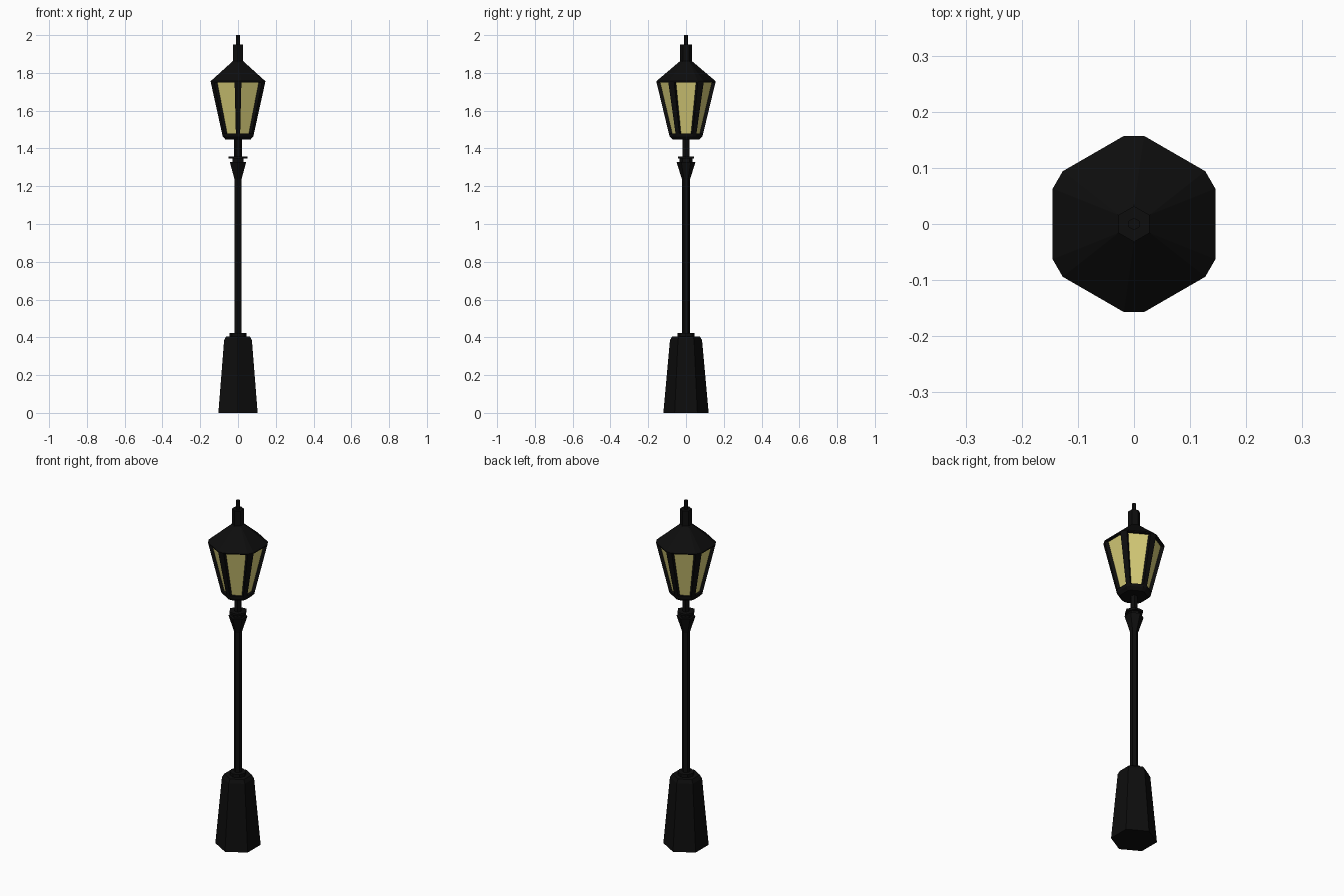
import bpy, bmesh
from math import radians, cos, sin
from mathutils import Vector

cube = bpy.data.objects.get("Cube")
if cube:
    bpy.data.objects.remove(cube)


def material(name, colour):
    mat = bpy.data.materials.new(name)
    mat.use_nodes = True
    mat.diffuse_color = colour
    bsdf = mat.node_tree.nodes["Principled BSDF"]
    bsdf.inputs["Base Color"].default_value = colour
    bsdf.inputs["Roughness"].default_value = 0.8
    return mat


black_iron = material("black iron", (0.004, 0.004, 0.004, 1))
warm_glass = material("warm glass", (0.68, 0.61, 0.19, 1))


def finish(name, bm, mat):
    """Clean up the mesh and place it in the scene."""
    bmesh.ops.remove_doubles(bm, verts=bm.verts, dist=0.0005)
    bmesh.ops.recalc_face_normals(bm, faces=bm.faces)
    mesh = bpy.data.meshes.new(name)
    bm.to_mesh(mesh)
    bm.free()
    mesh.materials.append(mat)
    obj = bpy.data.objects.new(name, mesh)
    bpy.context.collection.objects.link(obj)
    return obj


def skin(bm, rings):
    """Join rings of points into a closed solid."""
    loops = [[bm.verts.new(p) for p in ring] for ring in rings]
    n = len(loops[0])
    for low, high in zip(loops, loops[1:]):
        for i in range(n):
            j = (i + 1) % n
            bm.faces.new((low[i], low[j], high[j], high[i]))
    bm.faces.new(loops[0][::-1])
    bm.faces.new(loops[-1])


def loft(name, profile, mat=black_iron, sides=6, turn=90):
    """Regular prism from (height, radius) pairs."""
    bm = bmesh.new()
    skin(bm, [[(r * cos(radians(turn + 360 * k / sides)),
                r * sin(radians(turn + 360 * k / sides)), z)
               for k in range(sides)] for z, r in profile])
    return finish(name, bm, mat)


def corner(angle, radius, offset, z):
    """Point beside a hexagon corner, offset along the tangent."""
    a = radians(angle)
    return Vector((radius * cos(a) - offset * sin(a),
                   radius * sin(a) + offset * cos(a), z))


def chamfered(name, profile):
    """Hexagon with cut corners from (height, radius, half cut) triples."""
    bm = bmesh.new()
    skin(bm, [[corner(90 + 60 * k, r, s * w, z)
               for k in range(6) for s in (-1, 1)] for z, r, w in profile])
    return finish(name, bm, black_iron)


# Pedestal and pole
loft("pedestal", [(0, 0.12), (0.385, 0.085), (0.405, 0.073)])
loft("pedestal_ring", [(0.4, 0.044), (0.423, 0.044)], sides=8, turn=0)
loft("pole", [(0.41, 0.021), (1.26, 0.021)])

# Flared collar and neck
loft("collar", [(1.235, 0.021), (1.328, 0.05)])
loft("collar_block", [(1.32, 0.035), (1.35, 0.035)])
loft("collar_plate", [(1.346, 0.05), (1.358, 0.05)], turn=0)
loft("neck", [(1.32, 0.02), (1.455, 0.02)], turn=0)

# Lantern tray, glass and tapering corner posts
chamfered("lantern_tray", [(1.447, 0.071, 0.009), (1.463, 0.087, 0.011),
                           (1.478, 0.09, 0.011)])
loft("glass", [(1.47, 0.077), (1.753, 0.148)], warm_glass)

bm = bmesh.new()
for k in range(6):
    skin(bm, [[corner(90 + 60 * k, r - d, s, z)
               for d, s in ((0, -w), (0, w), (depth, w), (depth, -w))]
              for z, r, w, depth in ((1.463, 0.087, 0.011, 0.018),
                                     (1.754, 0.157, 0.018, 0.03))])
finish("corner_posts", bm, black_iron)

# Roof, chimney and finial
chamfered("roof", [(1.75, 0.156, 0.018), (1.756, 0.157, 0.018),
                   (1.862, 0.032, 0)])
loft("chimney", [(1.855, 0.032), (1.95, 0.032)])
loft("finial", [(1.945, 0.011), (2.0, 0.011)])
